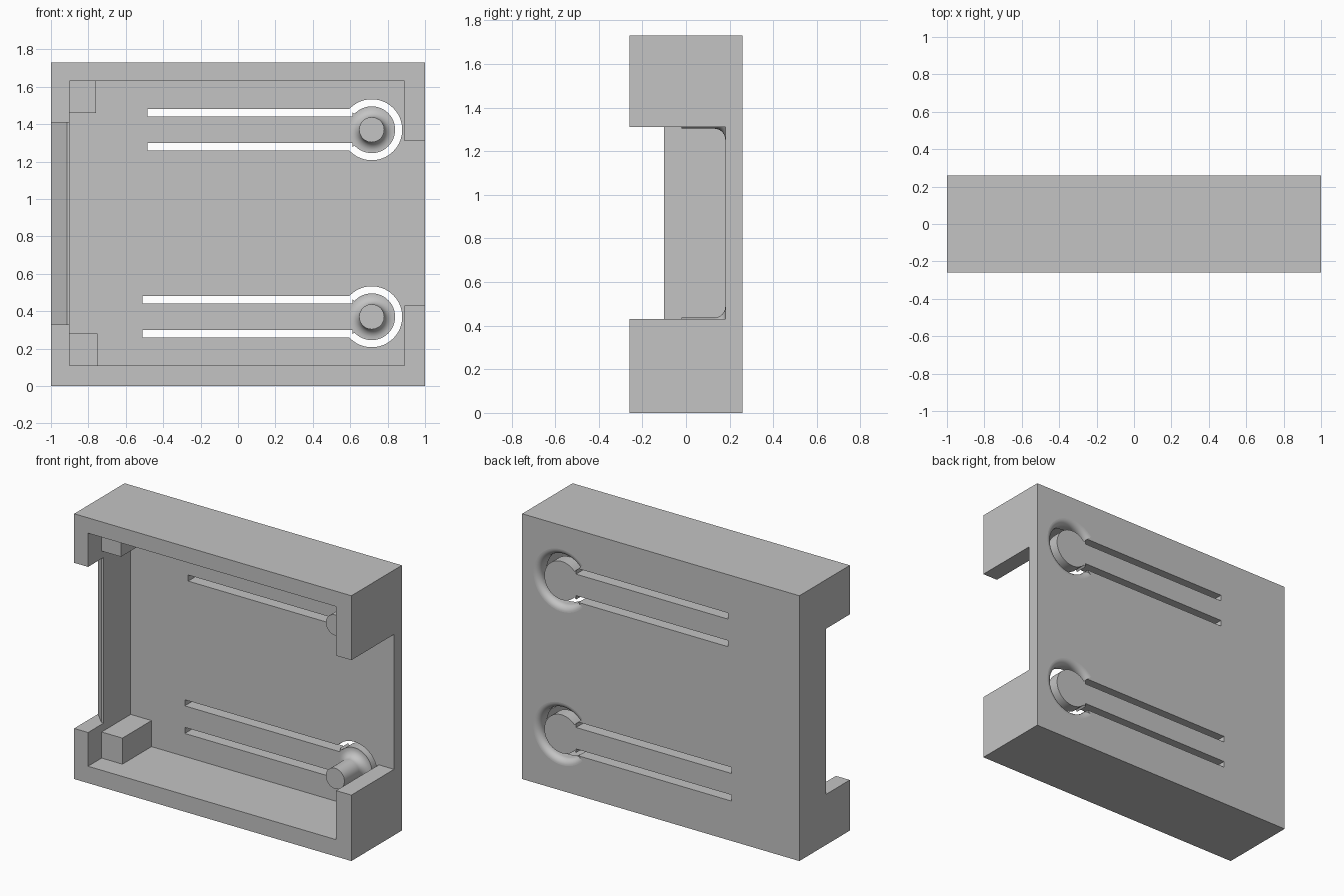
import bpy, bmesh, math
from mathutils import Vector

if "Cube" in bpy.data.objects:
    bpy.data.objects.remove(bpy.data.objects["Cube"], do_unlink=True)

grey = bpy.data.materials.new("plain_grey")
grey.use_nodes = True
colour = (0.55, 0.55, 0.55, 1)
grey.diffuse_color = colour
grey.node_tree.nodes["Principled BSDF"].inputs["Base Color"].default_value = colour

FLOOR = 0.18      # inner face of the back plate
BACK = 0.26
SLOT_IN, SLOT_OUT = 0.07, 0.11
DISC, HOLE = 0.125, 0.163


def finish(name, bm):
    bmesh.ops.remove_doubles(bm, verts=bm.verts, dist=1e-5)
    bmesh.ops.recalc_face_normals(bm, faces=bm.faces)
    mesh = bpy.data.meshes.new(name)
    bm.to_mesh(mesh)
    bm.free()
    mesh.materials.append(grey)
    ob = bpy.data.objects.new(name, mesh)
    bpy.context.collection.objects.link(ob)
    return ob


def prism(name, outline, z0, z1):
    """Extrude an xy outline from z0 to z1."""
    bm = bmesh.new()
    face = bm.faces.new([bm.verts.new((x, y, z0)) for x, y in outline])
    new = bmesh.ops.extrude_face_region(bm, geom=[face])["geom"]
    bmesh.ops.translate(bm, vec=(0, 0, z1 - z0),
                        verts=[v for v in new if isinstance(v, bmesh.types.BMVert)])
    return finish(name, bm)


def box(name, x0, x1, y0, y1, z0, z1):
    return prism(name, [(x0, y0), (x1, y0), (x1, y1), (x0, y1)], z0, z1)


def lathe(name, profile, centre, start, sweep, steps):
    """Turn an (r, y) profile about a y axis; partial sweeps are closed solids."""
    cx, cz = centre
    full = sweep > 6.28
    bm = bmesh.new()
    verts = [bm.verts.new((cx + r * math.cos(start), y, cz + r * math.sin(start)))
             for r, y in profile]
    if full:
        geom = [bm.edges.new(pair) for pair in zip(verts, verts[1:])]
    else:
        geom = [bm.faces.new(verts)]
    # a negative turn about y carries +x towards +z
    bmesh.ops.spin(bm, geom=geom, cent=Vector((cx, 0, cz)), axis=(0, -1, 0),
                   angle=sweep, steps=steps)
    return finish(name, bm)


def smooth(ob):
    bpy.ops.object.select_all(action='DESELECT')
    ob.select_set(True)
    bpy.context.view_layer.objects.active = ob
    bpy.ops.object.shade_smooth_by_angle(angle=math.radians(35))
    for p in ob.data.polygons:      # keep the broad panels flat
        if p.area > 0.02:
            p.use_smooth = False


def arc(cr, cy, rad, a0, a1, n=8):
    return [(cr + rad * math.cos(a0 + (a1 - a0) * i / n),
             cy + rad * math.sin(a0 + (a1 - a0) * i / n)) for i in range(n + 1)]


# Open tray and its side openings
case = box("case", -1, 1, -BACK, BACK, 0, 1.73)
cutters = [
    box("cavity_cutter", -0.9, 0.89, -0.5, FLOOR, 0.11, 1.63),
    box("left_opening_cutter", 0.8, 1.2, -0.6, FLOOR, 0.43, 1.31),
    prism("right_opening_cutter",
          [(-1.1, -0.4), (-0.8, -0.4), (-0.8, -0.1), (-0.915, -0.1), (-1.1, 0.085)],
          0.33, 1.41),
]

# Spring tongues: two slots joined to a flared ring gap, with a pin on the disc
gap_angle = math.pi - math.asin(SLOT_OUT / HOLE)
flare = 0.04
ring = [(DISC, 0.1), (HOLE, 0.1)]
ring += arc(HOLE + flare, BACK - flare, flare, math.pi, math.pi / 2)
ring += [(HOLE + flare, 0.3), (DISC, 0.3)]
fillet = 0.05
pin_r = 0.067
pin = [(0, -0.02), (pin_r, -0.02)]
pin += arc(pin_r + fillet, FLOOR - fillet, fillet, math.pi, math.pi / 2)
pin += [(pin_r + fillet, 0.2), (0, 0.2)]

for label, cz, slot_end in (("upper", 1.37, -0.485), ("lower", 0.37, -0.51)):
    centre = (0.715, cz)
    cutters.append(lathe(label + "_ring_cutter", ring, centre,
                         -gap_angle, 2 * gap_angle, 48))
    for side in (-1, 1):
        z0, z1 = sorted((cz + side * SLOT_IN, cz + side * SLOT_OUT))
        cutters.append(box(label + "_slot_cutter", slot_end, centre[0] - 0.104,
                           0.05, 0.4, z0, z1))
    smooth(lathe(label + "_pin", pin, centre, 0, 2 * math.pi, 48))

for cutter in cutters:
    mod = case.modifiers.new(cutter.name, 'BOOLEAN')
    mod.operation = 'DIFFERENCE'
    mod.solver = 'EXACT'
    mod.object = cutter

# Bake the cuts and drop the cutters
graph = bpy.context.evaluated_depsgraph_get()
cut_mesh = bpy.data.meshes.new_from_object(case.evaluated_get(graph))
case.modifiers.clear()
case.data = cut_mesh
for cutter in cutters:
    bpy.data.objects.remove(cutter, do_unlink=True)
smooth(case)

# Corner support blocks
box("upper_corner_block", -0.91, -0.76, -0.12, 0.19, 1.46, 1.64)
box("lower_corner_block", -0.91, -0.75, -0.12, 0.19, 0.1, 0.28)
